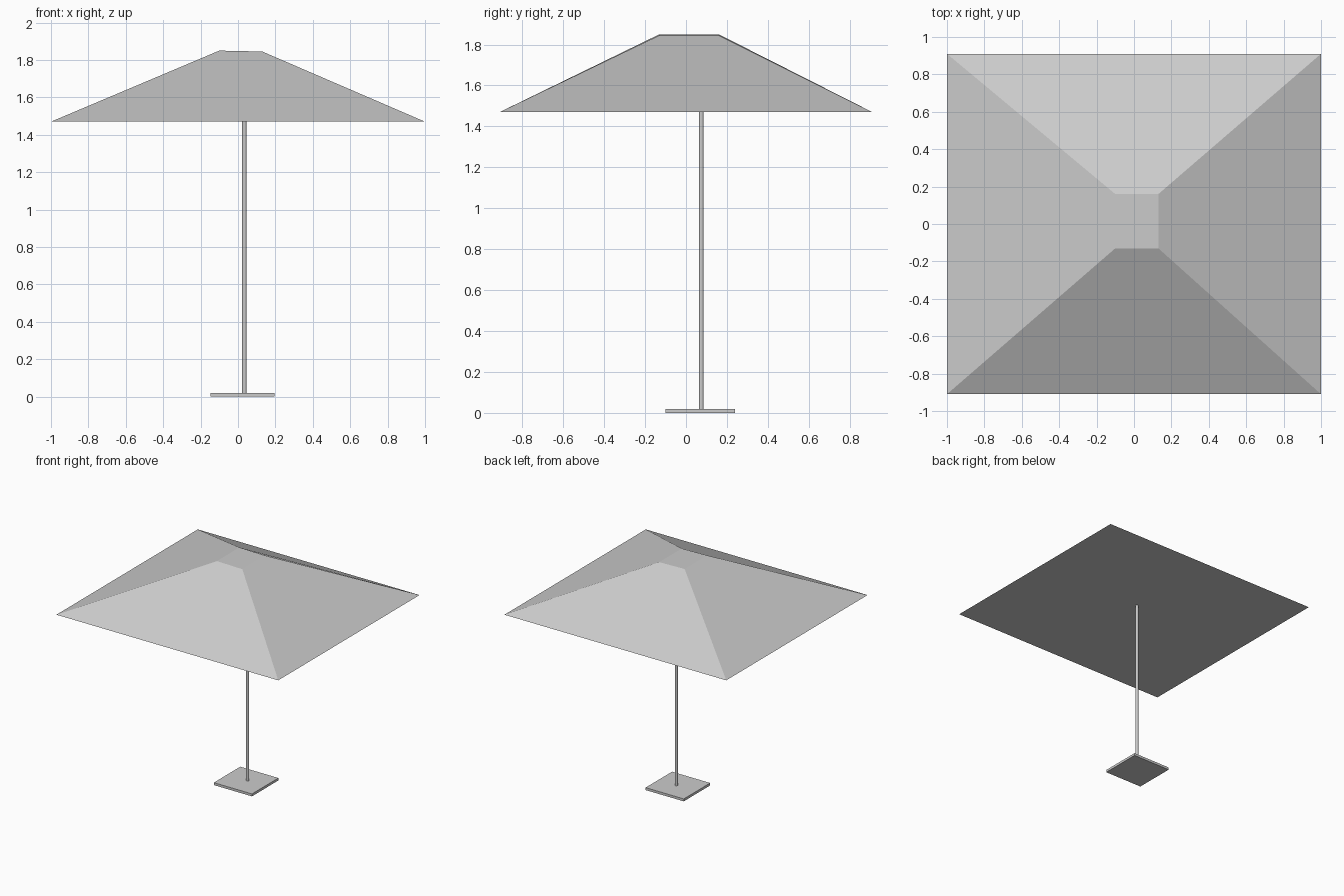
import bpy, bmesh
from mathutils import Matrix

if "Cube" in bpy.data.objects:
    bpy.data.objects.remove(bpy.data.objects["Cube"])


def finish(name, bm):
    bmesh.ops.recalc_face_normals(bm, faces=bm.faces)
    mesh = bpy.data.meshes.new(name)
    bm.to_mesh(mesh)
    bm.free()
    obj = bpy.data.objects.new(name, mesh)
    bpy.context.collection.objects.link(obj)
    return obj


def frustum(name, low, high, z0, z1):
    """Closed block between two rectangles (x0, x1, y0, y1); z1 = heights at x0 and x1."""
    bm = bmesh.new()
    rings = []
    for (x0, x1, y0, y1), (za, zb) in ((low, (z0, z0)), (high, z1)):
        rings.append([bm.verts.new(p) for p in
                      ((x0, y0, za), (x1, y0, zb), (x1, y1, zb), (x0, y1, za))])
    a, b = rings
    bm.faces.new(a[::-1])
    bm.faces.new(b)
    for i in range(4):
        j = (i + 1) % 4
        bm.faces.new((a[i], a[j], b[j], b[i]))
    return finish(name, bm)


# Canopy: off-centre truncated pyramid with a flat underside
frustum("canopy", (-1, 1, -0.91, 0.91), (-0.10, 0.13, -0.13, 0.16), 1.47, (1.85, 1.845))

# Base plate
plate = (-0.148, 0.196, -0.10, 0.24)
frustum("base_plate", plate, plate, 0, (0.02, 0.02))

# Pole
bm = bmesh.new()
bmesh.ops.create_cone(bm, cap_ends=True, segments=12, radius1=0.0115, radius2=0.0115,
                      depth=1.45, matrix=Matrix.Translation((0.034, 0.075, 0.745)))
finish("pole", bm)
